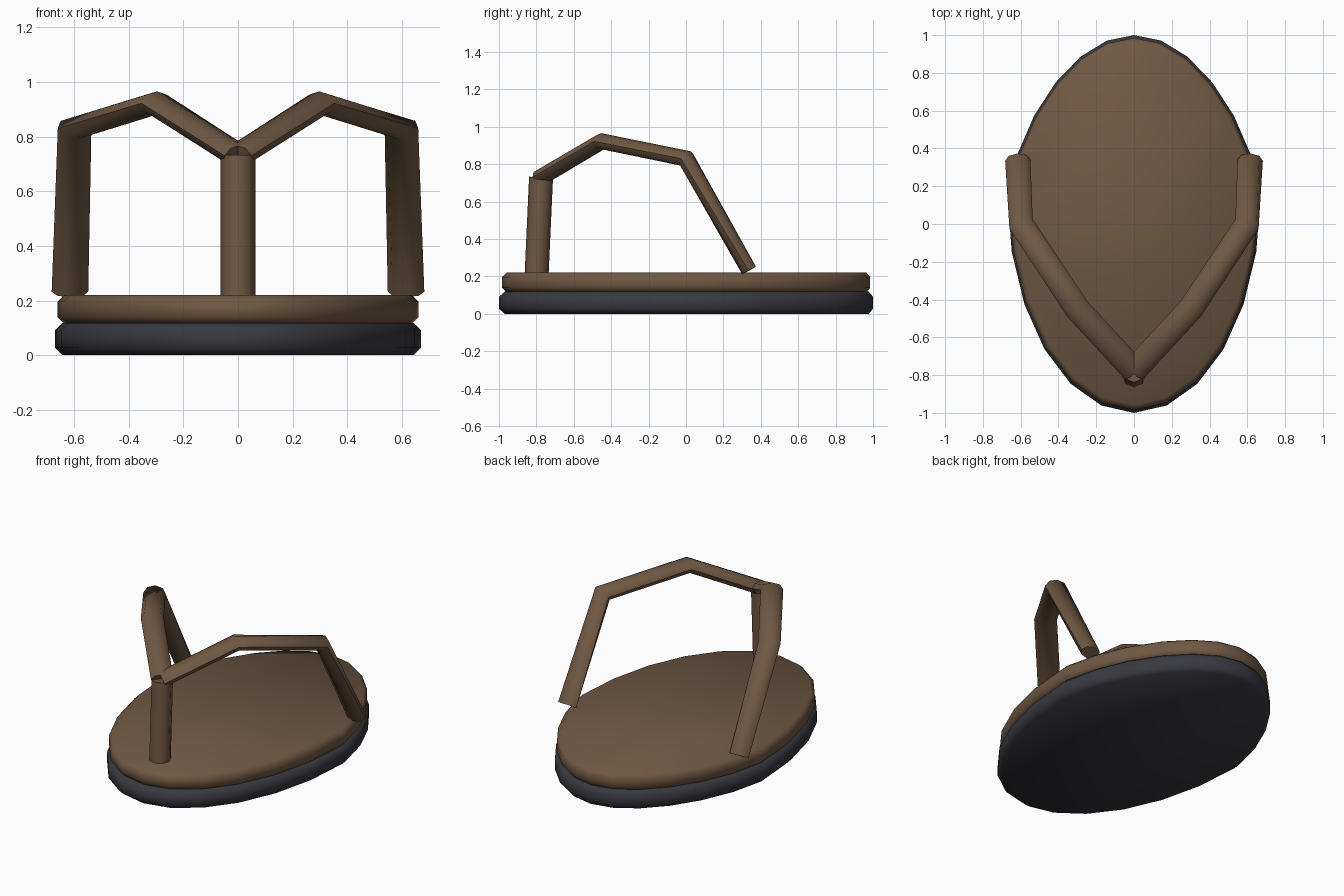
import bpy
import bmesh
from math import sin, cos, pi, radians
from mathutils import Vector

if "Cube" in bpy.data.objects:
    bpy.data.objects.remove(bpy.data.objects["Cube"])


def material(name, rgb):
    mat = bpy.data.materials.new(name)
    mat.use_nodes = True
    color = (*rgb, 1)
    mat.diffuse_color = color
    bsdf = mat.node_tree.nodes["Principled BSDF"]
    bsdf.inputs["Base Color"].default_value = color
    bsdf.inputs["Roughness"].default_value = 0.8
    return mat


brown = material("brown leather", (0.16, 0.098, 0.056))
black = material("dark rubber", (0.04, 0.04, 0.052))


def loft(name, rings, mat):
    """Skin a row of equal rings, cap both ends and smooth by angle."""
    bm = bmesh.new()
    rows = [[bm.verts.new(p) for p in ring] for ring in rings]
    count = len(rows[0])
    for low, high in zip(rows, rows[1:]):
        for i in range(count):
            j = (i + 1) % count
            bm.faces.new((low[i], low[j], high[j], high[i]))
    bm.faces.new(rows[0][::-1])
    bm.faces.new(rows[-1])
    bmesh.ops.recalc_face_normals(bm, faces=bm.faces)
    mesh = bpy.data.meshes.new(name)
    bm.to_mesh(mesh)
    bm.free()
    mesh.materials.append(mat)
    obj = bpy.data.objects.new(name, mesh)
    bpy.context.collection.objects.link(obj)
    bpy.ops.object.select_all(action='DESELECT')
    obj.select_set(True)
    bpy.context.view_layer.objects.active = obj
    bpy.ops.object.shade_smooth_by_angle(angle=radians(60))
    return obj


def foot_ring(scale, inset, z, sides=24):
    """Egg outline: long wide toe half, short narrower heel half."""
    ring = []
    for i in range(sides):
        a = 2 * pi * i / sides
        t = cos(a)
        x = 0.67 * sin(a) * (1 - 0.18 * max(t, 0))
        y = t * (0.85 if t > 0 else 1.15)
        x *= 1 - inset / 0.67
        y *= 1 - inset
        ring.append((x * scale, (y + 0.15) * scale, z))
    return ring


def slab(name, scale, z0, z1, bevel, mat):
    rings = [foot_ring(scale, bevel, z0), foot_ring(scale, 0, z0 + bevel),
             foot_ring(scale, 0, z1 - bevel), foot_ring(scale, bevel, z1)]
    return loft(name, rings, mat)


def band(name, path, wide, thick, mat, sides=8):
    """Sweep an oval section along a path with mitred bends."""
    path = [Vector(p) for p in path]
    steps = [(b - a).normalized() for a, b in zip(path, path[1:])]
    rings = []
    for i, p in enumerate(path):
        before, after = steps[max(i - 1, 0)], steps[min(i, len(steps) - 1)]
        along = (before + after).normalized()
        side = along.cross(Vector((0, 0, 1)))
        if side.length < 0.1:
            side = Vector((1, 0, 0))
        side.normalize()
        up = side.cross(along) / along.dot(before)
        rings.append([p + side * wide * cos(2 * pi * k / sides)
                      + up * thick * sin(2 * pi * k / sides)
                      for k in range(sides)])
    return loft(name, rings, mat)


# Sole and footbed
slab("outsole", 1.0, 0.0, 0.118, 0.027, black)
slab("footbed", 0.985, 0.115, 0.22, 0.024, brown)

# Toe post
band("toe_post", [(0, -0.80, 0.18), (0, -0.775, 0.73)], 0.064, 0.064, brown)

# Side straps, mirrored
strap = [(0, -0.775, 0.73), (0.30, -0.45, 0.922),
         (0.598, 0.0, 0.83), (0.615, 0.337, 0.232)]
for name, s in (("left_strap", 1), ("right_strap", -1)):
    band(name, [(s * x, y, z) for x, y, z in strap], 0.067, 0.042, brown)
